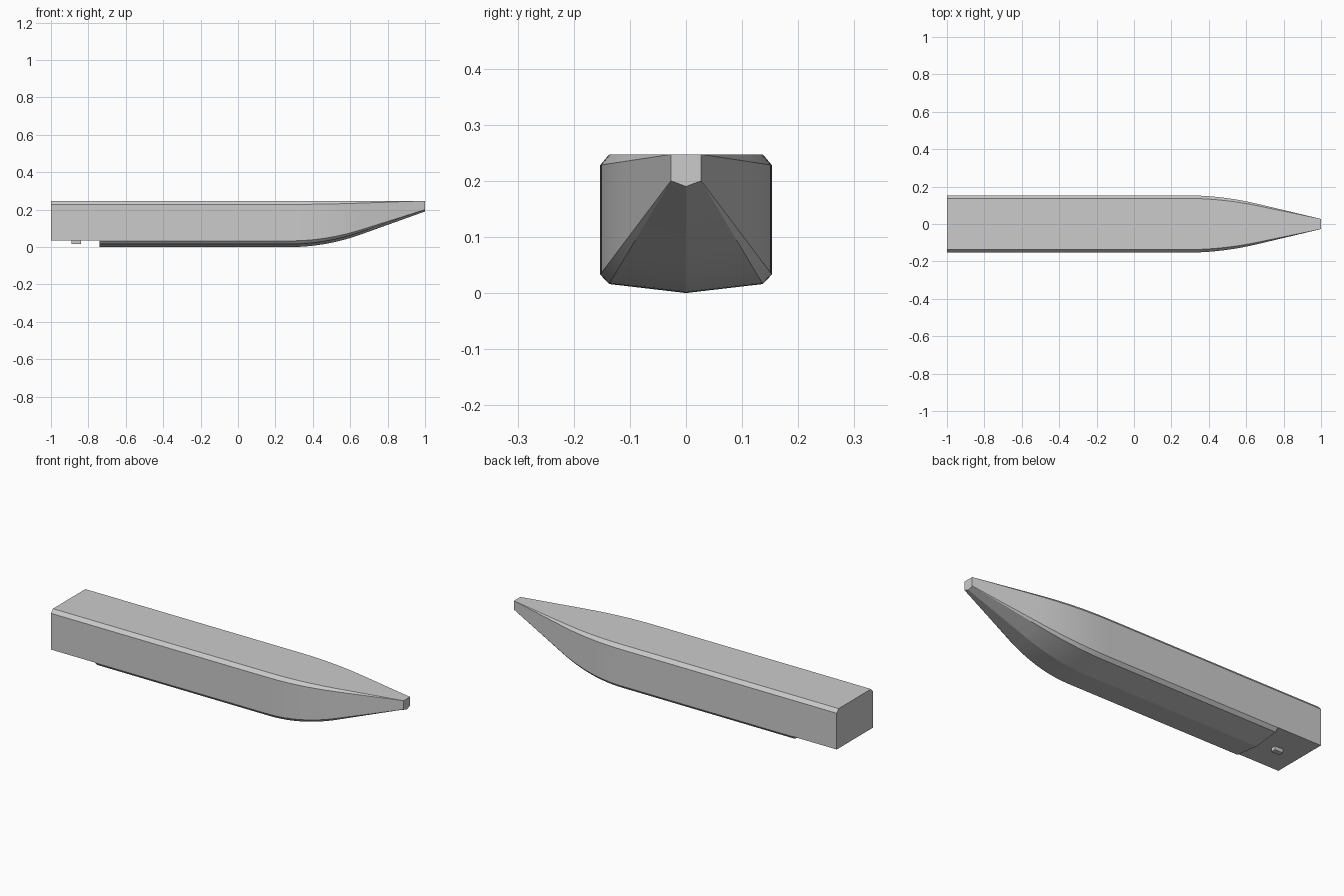
import bpy, bmesh, math

cube = bpy.data.objects.get("Cube")
if cube:
    bpy.data.objects.remove(cube)

grey = bpy.data.materials.new("hull grey")
grey.use_nodes = True
COLOUR = (0.6, 0.6, 0.6, 1)
grey.diffuse_color = COLOUR
grey.node_tree.nodes["Principled BSDF"].inputs["Base Color"].default_value = COLOUR

STEP_X, BEND_START, BEND_END = -0.74, 0.28, 0.66
FLAT_Z = 0.033


def make_object(name, bm):
    bmesh.ops.recalc_face_normals(bm, faces=bm.faces)
    mesh = bpy.data.meshes.new(name)
    bm.to_mesh(mesh)
    bm.free()
    mesh.materials.append(grey)
    obj = bpy.data.objects.new(name, mesh)
    bpy.context.collection.objects.link(obj)
    return obj


def taper(x):
    """0 along the straight body, easing into a straight run to 1 at the bow tip."""
    slope = 1 / (1 - (BEND_START + BEND_END) / 2)
    if x <= BEND_START:
        return 0
    if x < BEND_END:
        return slope * (x - BEND_START) ** 2 / (2 * (BEND_END - BEND_START))
    return 1 - slope * (1 - x)


# Half sections (y, z) from deck to keel: straight body and bow tip
BODY = [(0.137, 0.247), (0.153, 0.228), (0.153, FLAT_Z), (0.137, 0.016), (0, 0)]
TIP = [(0.027, 0.247), (0.027, 0.247), (0.027, 0.2), (0.027, 0.2), (0, 0.19)]


def section(x):
    t = taper(x)
    half = [(a + (c - a) * t, b + (d - b) * t) for (a, b), (c, d) in zip(BODY, TIP)]
    return half + [(-y, z) for y, z in reversed(half[:-1])]


# Hull: lofted sections, closed at the stern and bow
steps = 16
stations = [-1, STEP_X]
stations += [BEND_START + (BEND_END - BEND_START) * i / steps for i in range(steps + 1)] + [1]
bm = bmesh.new()
rings = [[bm.verts.new((x, y, z)) for y, z in section(x)] for x in stations]
for a, b in zip(rings, rings[1:]):
    for i in range(len(a)):
        j = (i + 1) % len(a)
        bm.faces.new((a[i], a[j], b[j], b[i]))
bm.faces.new(rings[0])
bm.faces.new(rings[-1])
bmesh.ops.remove_doubles(bm, verts=bm.verts, dist=1e-5)
hull = make_object("hull", bm)


def box(name, low, high):
    bm = bmesh.new()
    bmesh.ops.create_cube(bm, size=1)
    for v in bm.verts:
        v.co = [(l + h) / 2 + c * (h - l) for l, h, c in zip(low, high, v.co)]
    return make_object(name, bm)


# Flat raised stern bottom, cut away behind the step
cutter = box("stern_cutter", (-1.1, -0.3, -0.1), (STEP_X, 0.3, FLAT_Z + 0.001))
cutter.hide_render = True
cutter.hide_viewport = True
cut = hull.modifiers.new("stern cut", 'BOOLEAN')
cut.operation = 'DIFFERENCE'
cut.object = cutter
bpy.context.view_layer.objects.active = hull
hull.select_set(True)
bpy.ops.object.modifier_apply(modifier=cut.name)
bpy.data.objects.remove(cutter)
bpy.ops.object.shade_smooth_by_angle(angle=math.radians(8))

# Small peg under the stern
box("stern_peg", (-0.89, -0.013, 0.015), (-0.84, 0.013, FLAT_Z + 0.005))
